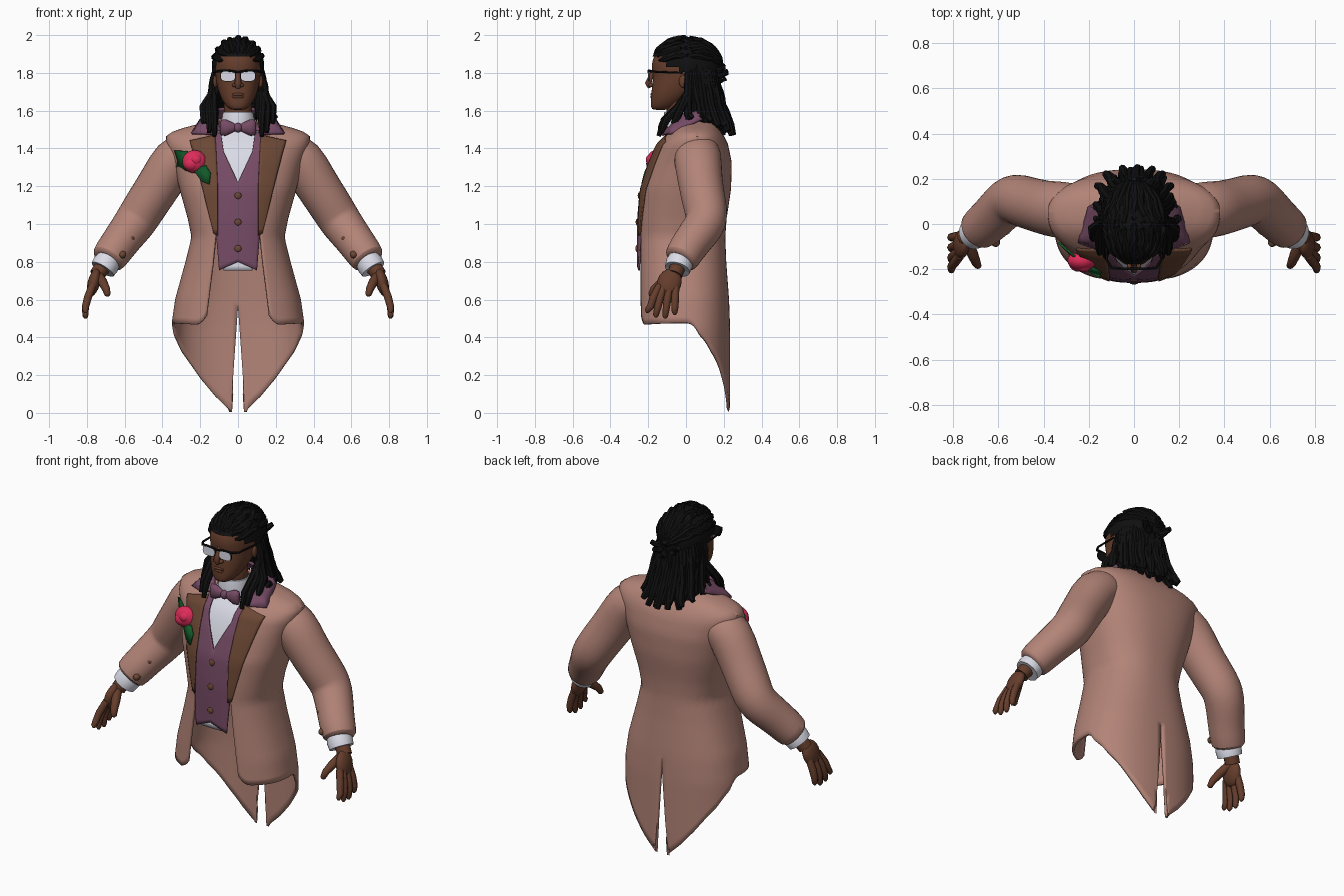
import bpy, bmesh, math, random
from mathutils import Vector, Matrix

random.seed(4)
if "Cube" in bpy.data.objects:
    bpy.data.objects.remove(bpy.data.objects["Cube"])


def material(name, *rgb):
    m = bpy.data.materials.new(name)
    m.use_nodes = True
    m.diffuse_color = (*rgb, 1)
    m.node_tree.nodes["Principled BSDF"].inputs["Base Color"].default_value = (*rgb, 1)
    return m


TAN = material("tan cloth", .45, .23, .185)
PLUM = material("plum satin", .18, .07, .13)
BROWN = material("brown satin", .15, .064, .035)
SKIN = material("dark skin", .13, .047, .025)
BLACK = material("black", .005, .005, .005)
WHITE = material("white", .75, .76, .85)
RED = material("rose red", .72, .025, .1)
GREEN = material("leaf green", .006, .1, .022)


def finish(bm, name, mat, mirror=False, solid=0, subsurf=0, angle=45):
    me = bpy.data.meshes.new(name)
    if not solid:
        bmesh.ops.recalc_face_normals(bm, faces=bm.faces)
    bm.to_mesh(me)
    bm.free()
    ob = bpy.data.objects.new(name, me)
    bpy.context.collection.objects.link(ob)
    me.materials.append(mat)
    bpy.ops.object.select_all(action='DESELECT')
    ob.select_set(True)
    bpy.context.view_layer.objects.active = ob
    bpy.ops.object.shade_smooth_by_angle(angle=math.radians(angle))
    if mirror:
        ob.modifiers.new("mirror", 'MIRROR')
    if solid:
        s = ob.modifiers.new("thickness", 'SOLIDIFY')
        s.thickness, s.offset = solid, 0
    if subsurf:
        s = ob.modifiers.new("smooth", 'SUBSURF')
        s.levels = s.render_levels = subsurf


def lerp_table(table, t):
    """Interpolate rows keyed by their first, ascending, value."""
    if t <= table[0][0]:
        return table[0][1:]
    for a, b in zip(table, table[1:]):
        if t <= b[0]:
            k = (t - a[0]) / (b[0] - a[0])
            return [p + (q - p) * k for p, q in zip(a[1:], b[1:])]
    return table[-1][1:]


def skin_rings(bm, rings, closed=True):
    vs = [[bm.verts.new(p) for p in r] for r in rings]
    for a, b in zip(vs, vs[1:]):
        for i in range(len(a) if closed else len(a) - 1):
            j = (i + 1) % len(a)
            bm.faces.new((a[i], a[j], b[j], b[i]))
    if closed:
        bm.faces.new(vs[0][::-1])
        bm.faces.new(vs[-1])


def tube(bm, pts, radii, sides=8):
    pts = [Vector(p) for p in pts]
    rings = []
    for i, p in enumerate(pts):
        d = pts[min(i + 1, len(pts) - 1)] - pts[max(i - 1, 0)]
        side = d.cross(Vector((0, 1, 0.02))).normalized()
        up = side.cross(d).normalized()
        ang = [2 * math.pi * k / sides for k in range(sides)]
        rings.append([p + radii[i] * (side * math.cos(a) + up * math.sin(a)) for a in ang])
    skin_rings(bm, rings)


def ball(bm, loc, scale, seg=16):
    m = Matrix.Translation(loc) @ Matrix.Diagonal((*scale, 1))
    return bmesh.ops.create_uvsphere(bm, u_segments=seg, v_segments=seg // 2 + 2, radius=1, matrix=m)["verts"]


# Torso cross-sections: height, half width, front, back
N = 2.4
BODY = [(0, .345, -.25, .225), (.46, .345, -.25, .225), (.6, .325, -.25, .22), (.8, .27, -.25, .205),
        (.93, .238, -.25, .2), (1.03, .258, -.248, .207), (1.18, .3, -.235, .23), (1.32, .335, -.19, .235),
        (1.42, .37, -.145, .215), (1.46, .375, -.105, .195), (1.49, .33, -.075, .175), (1.518, .22, -.055, .155),
        (1.55, .12, -.05, .13)]
OPENING = [(.46, .17), (.52, .165), (.8, .13), (.95, .115), (1.2, .11), (1.45, .115), (1.55, .1)]
HEM = [(0, 0), (.04, .01), (.12, .085), (.2, .18), (.3, .325), (.336, .41), (.345, .475)]


def front_y(x, z):
    w, f, b = lerp_table(BODY, z)
    return (f + b) / 2 - (b - f) / 2 * max(0, 1 - (abs(x) / w) ** N) ** (1 / N)


# Tailcoat: half sheet from the front edge to the split back, mirrored
def coat_point(u, v):
    a = .35 + (math.pi - .35) * u
    reach = .345 * abs(math.sin(a)) ** (2 / N)
    if a > math.pi / 2:
        hem = max(lerp_table(HEM, reach)[0], .005)
    else:
        hem = .46 + .015 * math.sin(a) + .05 * max(0, 1 - u / .07) ** 2
    z = 1.55 + (hem - 1.55) * v
    w, f, b = lerp_table(BODY, z)
    a0 = math.asin((lerp_table(OPENING, z)[0] / w) ** (N / 2))
    a = a0 + (math.pi - a0) * u
    s, c = max(0, math.sin(a)), math.cos(a)
    x = w * s ** (2 / N) if u < 1 else 0
    y = (f + b) / 2 - (b - f) / 2 * math.copysign(abs(c) ** (2 / N), c)
    return (max(x, .04 * max(0, .56 - z) / .56), y, z)


bm = bmesh.new()
skin_rings(bm, [[coat_point(i / 48, (j / 40) ** 1.2) for i in range(49)] for j in range(41)], closed=False)
finish(bm, "tailcoat", TAN, mirror=True, solid=.016, angle=60)


# Front panels lying on the torso; rows of inner z, x and outer z, x
def panel(name, mat, rows, lift):
    bm = bmesh.new()
    rings = []
    for k in range((len(rows) - 1) * 8 + 1):
        zi, xi, zo, xo = lerp_table([(i, *r) for i, r in enumerate(rows)], k / 8)
        ring = []
        for c in range(9):
            x, z = xi + (xo - xi) * c / 8, zi + (zo - zi) * c / 8
            ring.append((x, front_y(x, z) - lift, z))
        rings.append(ring)
    skin_rings(bm, rings, closed=False)
    finish(bm, name, mat, mirror=True, solid=.009)


panel("shirt_front", WHITE, [(1.52, 0, 1.52, .12), (1.2, 0, 1.2, .15), (.95, 0, .95, .1), (.755, 0, .755, .075)], -.014)
panel("waistcoat", PLUM, [(1.48, .09, 1.48, .125), (1.38, .075, 1.38, .125), (1.22, 0, 1.24, .125),
                          (.95, 0, .95, .115), (.8, 0, .755, .1)], .006)
panel("lapels", BROWN, [(1.47, .12, 1.44, .255), (1.38, .115, 1.38, .237), (1.2, .107, 1.2, .19),
                        (.94, .108, .95, .128)], .014)

# Satin collar around the neck
inner = [(0, .085, -.095, 1.49), (1, .125, -.04, 1.57), (2, .115, .06, 1.61), (3, 0, .11, 1.61)]
outer = [(0, .14, -.12, 1.475), (1, .245, -.08, 1.478), (2, .2, .075, 1.55), (3, 0, .17, 1.56)]
bm = bmesh.new()
rows = []
for k in range(19):
    p, q = Vector(lerp_table(inner, k / 6)), Vector(lerp_table(outer, k / 6))
    rows.append([p.lerp(q, t) + Vector((0, 0, .012 * math.sin(math.pi * t))) for t in (0, .25, .5, .75, 1)])
skin_rings(bm, rows, closed=False)
finish(bm, "satin_collar", PLUM, mirror=True, solid=.012)

# Shirt collar and bow tie
bm = bmesh.new()
tube(bm, [(0, -.03, 1.5), (0, -.035, 1.55), (0, -.035, 1.592)], [.092, .088, .08], 24)
finish(bm, "shirt_collar", WHITE)
bm = bmesh.new()
rings = []
for x, h, d in ((.012, .018, .014), (.035, .03, .022), (.065, .044, .025), (.088, .041, .018), (.094, .03, .008)):
    rings.append([(x, -.122 + d * math.sin(a), 1.51 + h * math.cos(a)) for a in [k * math.pi / 6 for k in range(12)]])
skin_rings(bm, rings)
finish(bm, "bow_tie_wings", PLUM, mirror=True)
bm = bmesh.new()
ball(bm, (0, -.128, 1.51), (.022, .02, .026))
finish(bm, "bow_tie_knot", PLUM)

# Buttons
bm = bmesh.new()
for z in (1.15, 1.01, .87):
    ball(bm, (0, front_y(0, z) - .01, z), (.018, .008, .018))
finish(bm, "waistcoat_buttons", BROWN)
bm = bmesh.new()
for p in ((.565, -.025, .925), (.612, -.08, .838)):
    ball(bm, p, (.02, .022, .02))
finish(bm, "sleeve_buttons", BROWN, mirror=True)

# Sleeves and cuffs
bm = bmesh.new()
tube(bm, [(.2, .06, 1.38), (.27, .06, 1.375), (.335, .062, 1.345), (.405, .075, 1.225), (.475, .095, 1.12),
          (.525, .112, 1.04), (.555, .1, .995), (.605, .05, .93), (.65, .005, .868), (.694, -.03, .808), (.696, -.032, .805)],
     [.1, .125, .13, .12, .118, .115, .112, .104, .1, .096, .07], 16)
finish(bm, "sleeves", TAN, mirror=True, subsurf=1, angle=70)
bm = bmesh.new()
tube(bm, [(.68, -.027, .82), (.697, -.036, .79), (.716, -.046, .76), (.714, -.045, .763)], [.064, .072, .068, .045], 20)
finish(bm, "shirt_cuffs", WHITE, mirror=True)

# Hands: palm flattened in x, four fingers and a thumb
bm = bmesh.new()
tube(bm, [(.7, -.04, .79), (.73, -.05, .755), (.745, -.06, .73)], [.042, .042, .042], 12)
palm = ball(bm, (0, 0, 0), (.033, .064, .077))
bmesh.ops.transform(bm, verts=palm, matrix=Matrix.Translation((.763, -.088, .69)) @ Matrix.Rotation(-.25, 4, 'Y') @ Matrix.Rotation(-.3, 4, 'X'))
for y0, y1, tip in ((-.14, -.205, .53), (-.115, -.16, .505), (-.085, -.11, .5), (-.055, -.06, .52)):
    mid = (y0 + y1) / 2
    tube(bm, [(.77, y0, .675), (.795, mid, .61), (.808, (mid + y1) / 2, .56), (.808, y1, tip + .012), (.806, y1, tip)],
         [.02, .021, .019, .015, .007])
tube(bm, [(.74, -.075, .73), (.715, -.13, .69), (.698, -.17, .655), (.69, -.185, .625), (.689, -.187, .618)],
     [.025, .025, .021, .016, .008])
finish(bm, "hands", SKIN, mirror=True, angle=60)

# Head and neck
bm = bmesh.new()
HEAD = [(1.603, .035, -.175, -.1), (1.615, .055, -.186, -.06), (1.645, .08, -.187, -.02), (1.69, .1, -.184, .04),
        (1.74, .114, -.18, .1), (1.785, .12, -.172, .13), (1.82, .122, -.184, .14), (1.87, .122, -.18, .14),
        (1.92, .108, -.155, .13), (1.97, .06, -.09, .07)]
rings = []
for z, w, f, b in HEAD:
    ring = []
    for k in range(28):
        a = 2 * math.pi * k / 28
        s, c = math.sin(a), math.cos(a)
        ring.append((w * math.copysign(abs(s) ** .9, s), (f + b) / 2 - (b - f) / 2 * math.copysign(abs(c) ** .9, c), z))
    rings.append(ring)
skin_rings(bm, rings)
tube(bm, [(0, -.02, 1.52), (0, -.03, 1.6), (0, -.04, 1.7)], [.078, .072, .08], 20)
finish(bm, "head", SKIN, subsurf=1, angle=70)
bm = bmesh.new()
tube(bm, [(0, -.172, 1.81), (0, -.188, 1.775), (0, -.2, 1.745), (0, -.19, 1.722)], [.012, .014, .018, .013], 10)
for s in (-1, 1):
    ball(bm, (s * .018, -.186, 1.735), (.013, .014, .011))
    ball(bm, (s * .12, -.015, 1.755), (.012, .022, .034))
for z in (1.686, 1.672):
    ball(bm, (0, -.175, z), (.034, .014, .009))
finish(bm, "face_features", SKIN, angle=70)

# Glasses
bm = bmesh.new()
bmg = bmesh.new()
for r, y, target in ((1, -.195, bm), (1.08, -.192, bmg)):
    rim = [(.053 + .038 * r * math.copysign(abs(math.cos(a)) ** .6, math.cos(a)),
            1.783 + .026 * r * math.copysign(abs(math.sin(a)) ** .7, math.sin(a)))
           for a in [k * math.pi / 12 for k in range(24)]]
    skin_rings(target, [[(x, y - d, z) for x, z in rim] for d in (0, .006)])
finish(bm, "lenses", WHITE, mirror=True, angle=30)
tube(bmg, [(0, -.198, 1.804), (.055, -.198, 1.812), (.098, -.194, 1.81), (.12, -.16, 1.806), (.128, -.02, 1.8)],
     [.006, .007, .008, .006, .005], 6)
finish(bmg, "glasses_frame", BLACK, mirror=True, angle=30)

# Hair cap trimmed at the hairline
bm = bmesh.new()
ball(bm, (0, 0, 1.832), (.139, .19, .157), 32)
cut = [f for f in bm.faces if f.calc_center_median().y < -.005
       and f.calc_center_median().z < 1.895 - .1 * (f.calc_center_median().y + .18) / .18]
bmesh.ops.delete(bm, geom=cut, context='FACES')
finish(bm, "hair_cap", BLACK)

# Braids running back over the skull
bm = bmesh.new()
for i in range(-4, 5):
    path, rad = [], []
    for k in range(17):
        tilt = i * .3 + random.uniform(-.05, .05)
        a = .45 + abs(i) * .06 + k / 16 * 2.5
        h = math.sin(a)
        path.append((.136 * h * math.sin(tilt), -.186 * math.cos(a), 1.832 + .153 * h * math.cos(tilt)))
        rad.append(.006 if k in (0, 16) else random.uniform(.012, .018))
    tube(bm, path, rad, 7)
# Tied stubs at the back
for x, y, z in ((-.09, .2, 1.83), (-.06, .22, 1.8), (0, .2, 1.84), (.06, .22, 1.79), (.09, .2, 1.82), (.03, .21, 1.76)):
    tube(bm, [(x * .3, .14, 1.81), (x * .8, .185, z - .005), (x, y, z + .01)], [.02, .018, .013], 7)
finish(bm, "braids", BLACK)

# Hanging locks in two layers, longest at the back, plus a few over the shoulders
bm = bmesh.new()
for layer, count in ((1, 27), (.82, 17)):
    for i in range(count):
        phi = math.radians(-100 + 200 * i / (count - 1))
        s, c = math.sin(phi), math.cos(phi)
        end = 1.455 + .05 * random.random() + .08 * s * s
        j, d = random.uniform(-.02, .02), random.uniform(-.015, .015)
        keys = [(0, .11 * s, .03 + .12 * c, 1.84), (.25, .135 * s, .035 + .13 * c, 1.75),
                (.6, .146 * s + j, .045 + .14 * c + d, 1.63), (.85, .16 * s + j, .055 + .165 * c + d, 1.55),
                (1, .175 * s + 2 * j, .06 + .19 * c, end)]
        pts = [Vector(lerp_table(keys, k / 10)) for k in range(11)]
        for p in pts:
            p.x, p.y = p.x * layer, .03 + (p.y - .03) * layer
        tube(bm, pts, [random.uniform(.018, .024) - .007 * (k == 10) for k in range(11)], 7)
for s in (-1, 1):
    for x, y, z in ((.125, -.145, 1.465), (.152, -.13, 1.485), (.18, -.07, 1.53)):
        tube(bm, [(s * .12, .025, 1.8), (s * .132, .015, 1.7), (s * (x + .005), y * .3, 1.62), (s * x, y * .8, 1.55), (s * x, y, z)],
             [.02, .022, .021, .02, .012], 7)
finish(bm, "hanging_locks", BLACK)

# Rose buttonhole with a rolled heart and two leaves
bm = bmesh.new()
ball(bm, (-.23, -.162, 1.33), (.065, .045, .061), 20)
ball(bm, (-.245, -.168, 1.318), (.045, .043, .04), 20)
ball(bm, (-.222, -.185, 1.34), (.032, .028, .03), 16)
finish(bm, "rose", RED)
bm = bmesh.new()
for leaf in ([(-.335, 1.39), (-.27, 1.385), (-.22, 1.34), (-.25, 1.28), (-.325, 1.285), (-.318, 1.335)],
             [(-.24, 1.29), (-.17, 1.31), (-.145, 1.27), (-.152, 1.21), (-.19, 1.225)]):
    bm.faces.new([bm.verts.new((x, front_y(x, z) - .026, z)) for x, z in leaf])
finish(bm, "rose_leaves", GREEN, solid=.009)
